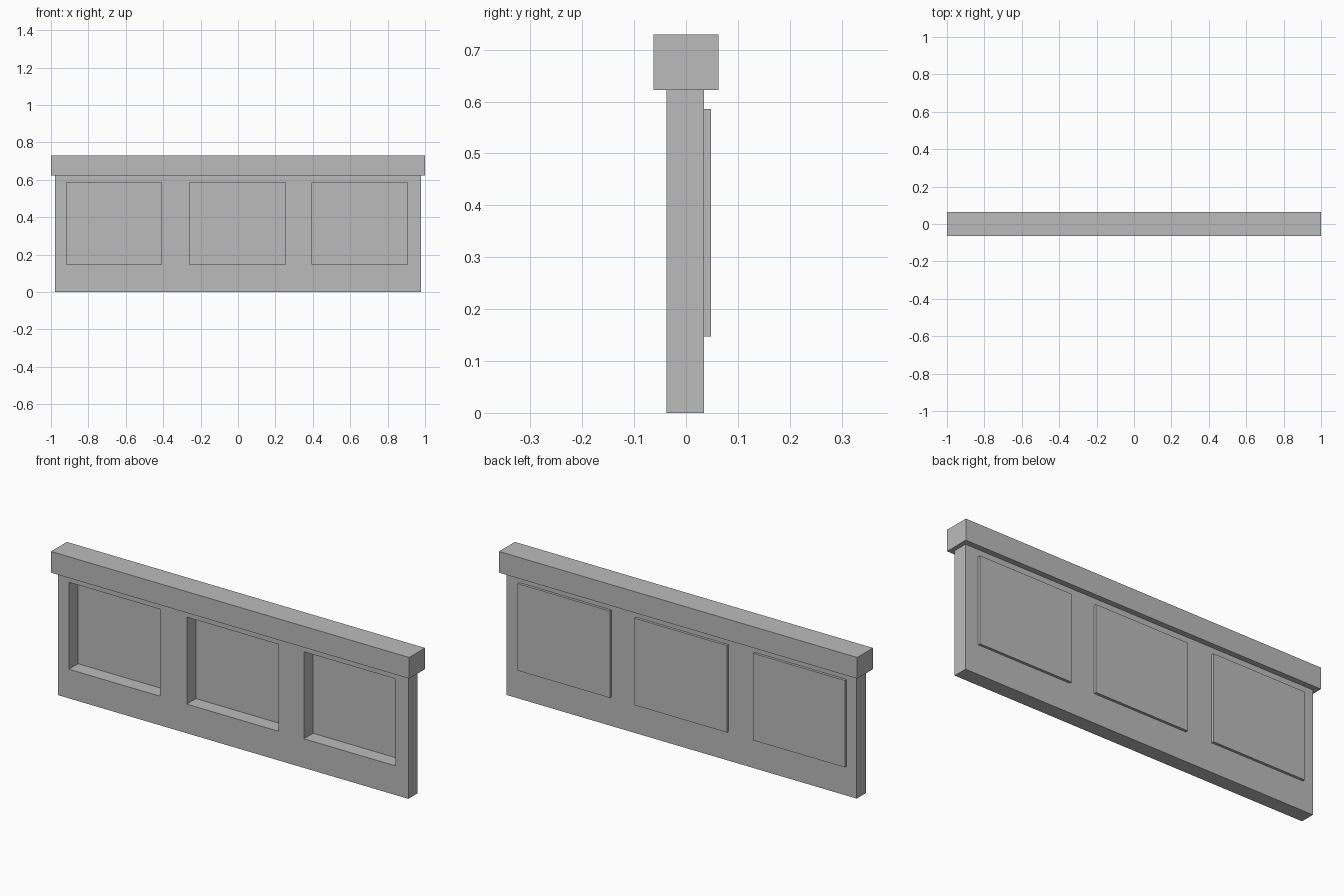
import bpy
import bmesh

if "Cube" in bpy.data.objects:
    bpy.data.objects.remove(bpy.data.objects["Cube"], do_unlink=True)

# Single stone-grey material
GREY = (0.5, 0.5, 0.5, 1.0)
stone = bpy.data.materials.new("stone_grey")
stone.use_nodes = True
stone.diffuse_color = GREY
stone.node_tree.nodes["Principled BSDF"].inputs["Base Color"].default_value = GREY


def add_object(name, bm):
    bmesh.ops.recalc_face_normals(bm, faces=bm.faces)
    mesh = bpy.data.meshes.new(name)
    bm.to_mesh(mesh)
    bm.free()
    mesh.materials.append(stone)
    obj = bpy.data.objects.new(name, mesh)
    bpy.context.collection.objects.link(obj)
    return obj


def add_box(name, x, y, z):
    """Box spanning the (min, max) pairs given for each axis."""
    bm = bmesh.new()
    bmesh.ops.create_cube(bm, size=1)
    for v in bm.verts:
        v.co = [(a + b) / 2 + c * (b - a) for (a, b), c in zip((x, y, z), v.co)]
    return add_object(name, bm)


WALL_X, WALL_Y, WALL_TOP = 0.978, (-0.038, 0.035), 0.622
OPENING_Z = (0.147, 0.586)
OPENINGS = {"right": (-0.918, -0.409), "middle": (-0.259, 0.253), "left": (0.395, 0.906)}

# Wall with three openings: a grid of faces, skipping the openings, then extruded
xs = [-WALL_X, *(x for span in OPENINGS.values() for x in span), WALL_X]
zs = [0, *OPENING_Z, WALL_TOP]
bm = bmesh.new()
grid = [[bm.verts.new((x, WALL_Y[0], z)) for z in zs] for x in xs]
for i in range(len(xs) - 1):
    for j in range(len(zs) - 1):
        if not (i % 2 and j == 1):
            bm.faces.new((grid[i][j], grid[i + 1][j], grid[i + 1][j + 1], grid[i][j + 1]))
out = bmesh.ops.extrude_face_region(bm, geom=bm.faces[:], use_keep_orig=True)
moved = [g for g in out["geom"] if isinstance(g, bmesh.types.BMVert)]
bmesh.ops.translate(bm, verts=moved, vec=(0, WALL_Y[1] - WALL_Y[0], 0))
add_object("wall", bm)

# Thin panels closing the openings from behind
for side, (x0, x1) in OPENINGS.items():
    add_box(side + "_back_panel", (x0 - 0.003, x1 + 0.001), (WALL_Y[1], 0.048), OPENING_Z)

# Overhanging cap rail
add_box("cap_rail", (-1, 1), (-0.063, 0.063), (WALL_TOP, 0.729))
